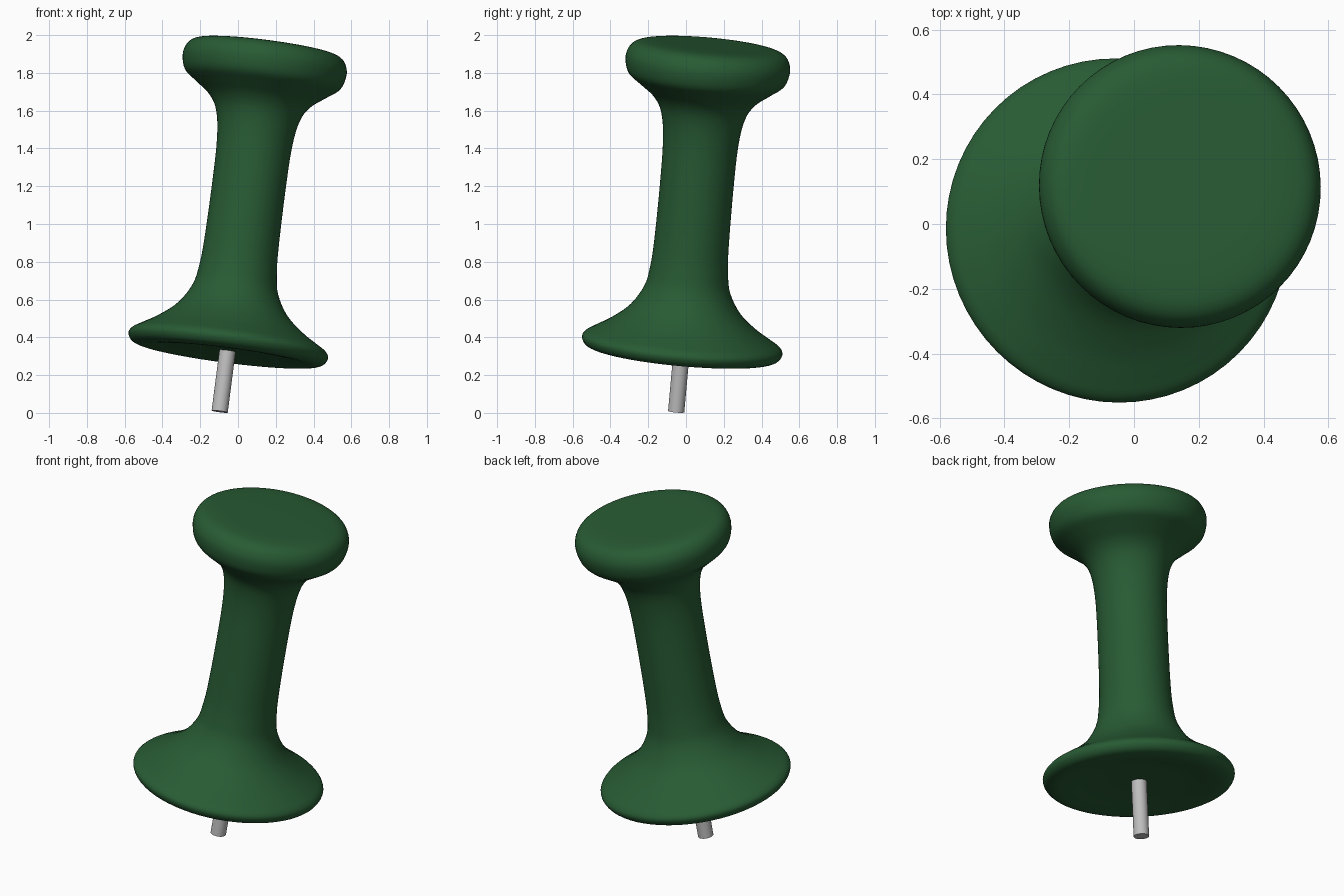
import bpy, math
from mathutils import Vector

if "Cube" in bpy.data.objects:
    bpy.data.objects.remove(bpy.data.objects["Cube"])

TIP = Vector((-0.097, -0.052, 0.007))      # centre of the pin's lower end
AXIS = Vector((0.128, 0.090, 0.988)).normalized()
TILT = Vector((0, 0, 1)).rotation_difference(AXIS)


def material(name, color):
    m = bpy.data.materials.new(name)
    m.diffuse_color = (*color, 1)
    m.use_nodes = True
    m.node_tree.nodes["Principled BSDF"].inputs["Base Color"].default_value = m.diffuse_color
    return m


def smooth_profile(pts, steps=4):
    """Catmull-Rom curve through (radius, height) points."""
    p = [Vector(q) for q in pts]
    out = []
    for i in range(len(p) - 1):
        a, b, c, d = p[max(i - 1, 0)], p[i], p[i + 1], p[min(i + 2, len(p) - 1)]
        for k in range(steps):
            t = k / steps
            out.append(0.5 * (2 * b + (c - a) * t + (2 * a - 5 * b + 4 * c - d) * t ** 2
                              + (3 * b - a - 3 * c + d) * t ** 3))
    return out + [p[-1]]


def lathe(name, profile, sides, mat):
    """Revolve a profile whose two ends are closed by centre points."""
    lo, hi = profile[0][1], profile[-1][1]
    rings = profile[1:-1]
    verts = [(r * math.cos(2 * math.pi * k / sides), r * math.sin(2 * math.pi * k / sides), h)
             for r, h in rings for k in range(sides)]
    bottom, top = len(verts), len(verts) + 1
    verts += [(0, 0, lo), (0, 0, hi)]
    last = (len(rings) - 1) * sides
    faces = []
    for k in range(sides):
        n = (k + 1) % sides
        faces += [(bottom, n, k), (top, last + k, last + n)]
        for i in range(len(rings) - 1):
            a, b = i * sides, (i + 1) * sides
            faces.append((a + k, a + n, b + n, b + k))
    mesh = bpy.data.meshes.new(name)
    mesh.from_pydata(verts, [], faces)
    mesh.materials.append(mat)
    obj = bpy.data.objects.new(name, mesh)
    bpy.context.collection.objects.link(obj)
    obj.rotation_mode = 'QUATERNION'
    obj.rotation_quaternion = TILT
    obj.location = TIP
    bpy.ops.object.select_all(action='DESELECT')
    obj.select_set(True)
    bpy.context.view_layer.objects.active = obj
    bpy.ops.object.shade_smooth_by_angle(angle=math.radians(40))
    return obj


green = material("dark_green", (0.021, 0.105, 0.034))
steel = material("steel_grey", (0.52, 0.52, 0.52))

# Handle: wide base flange, slim waist, flat rounded cap
handle = [(0, 0.325), (0.25, 0.322), (0.38, 0.308), (0.46, 0.303), (0.512, 0.318), (0.533, 0.354),
          (0.517, 0.385), (0.47, 0.415), (0.385, 0.468), (0.292, 0.548), (0.228, 0.655),
          (0.207, 0.76), (0.198, 0.90), (0.195, 1.20), (0.200, 1.44), (0.223, 1.585),
          (0.27, 1.667), (0.35, 1.73), (0.415, 1.782), (0.437, 1.853), (0.428, 1.907),
          (0.395, 1.945), (0.33, 1.962), (0.20, 1.966), (0, 1.967)]
lathe("handle", smooth_profile(handle), 64, green)

# Pin: thin cylinder running up into the handle
lathe("pin", [(0, 0), (0.043, 0), (0.043, 0.45), (0, 0.45)], 24, steel)
